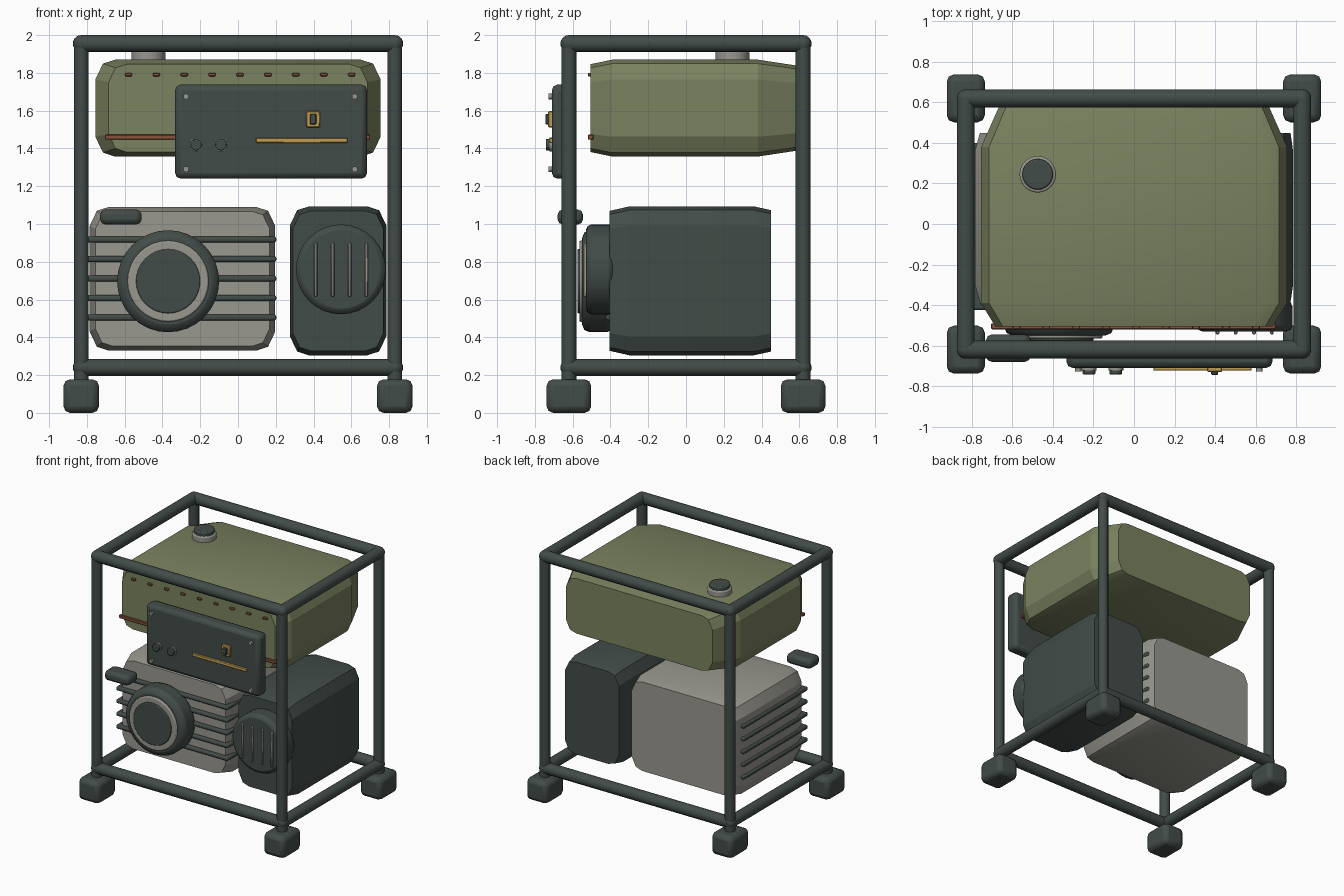
import bpy, bmesh, math
from mathutils import Vector

if "Cube" in bpy.data.objects:
    bpy.data.objects.remove(bpy.data.objects["Cube"])


def srgb(r, g, b):
    f = lambda c: c / 12.92 if c <= 0.04045 else ((c + 0.055) / 1.055) ** 2.4
    return (f(r / 255), f(g / 255), f(b / 255), 1)


def material(name, rgb):
    m = bpy.data.materials.new(name)
    m.diffuse_color = srgb(*rgb)
    m.use_nodes = True
    m.node_tree.nodes["Principled BSDF"].inputs["Base Color"].default_value = m.diffuse_color
    return m


DARK = material("dark_green_grey", (66, 76, 72))
OLIVE = material("olive_paint", (122, 130, 95))
GREY = material("warm_grey_metal", (152, 151, 142))
RUST = material("rust_red", (136, 80, 58))
GOLD = material("gold_trim", (192, 156, 82))


def finish(name, bm, mat, bevel=0, segments=2, angle=35):
    """Turn a bmesh into a named, bevelled and shaded object."""
    bmesh.ops.recalc_face_normals(bm, faces=bm.faces)
    me = bpy.data.meshes.new(name)
    bm.to_mesh(me)
    bm.free()
    me.materials.append(mat)
    ob = bpy.data.objects.new(name, me)
    bpy.context.collection.objects.link(ob)
    if bevel:
        mod = ob.modifiers.new("bevel", 'BEVEL')
        mod.width, mod.segments = bevel, segments
        mod.limit_method, mod.angle_limit = 'ANGLE', math.radians(40)
    bpy.ops.object.select_all(action='DESELECT')
    ob.select_set(True)
    bpy.context.view_layer.objects.active = ob
    bpy.ops.object.shade_smooth_by_angle(angle=math.radians(angle))
    return ob


def box(name, x, y, z, mat, bevel=0, segments=2):
    bm = bmesh.new()
    bmesh.ops.create_cube(bm, size=1)
    for v in bm.verts:
        v.co = [(a + b) / 2 + c * (b - a) for (a, b), c in zip((x, y, z), v.co)]
    return finish(name, bm, mat, bevel, segments)


def rod(name, a, b, r, mat, sides=14, bevel=0):
    """Cylinder between two points."""
    a, b = Vector(a), Vector(b)
    bm = bmesh.new()
    bmesh.ops.create_cone(bm, cap_ends=True, segments=sides, radius1=r,
                          radius2=r, depth=(b - a).length)
    rot = (b - a).to_track_quat('Z', 'Y')
    for v in bm.verts:
        v.co = rot @ v.co + (a + b) / 2
    return finish(name, bm, mat, bevel)


def shell(name, x, z, rings, mat, c=0.1):
    """Cut-corner profile in xz, lofted along y through (y, scale) rings."""
    cx, cz = sum(x) / 2, sum(z) / 2
    hx, hz = (x[1] - x[0]) / 2, (z[1] - z[0]) / 2
    corner = [(hx, hz - c), (hx - c * .38, hz - c * .2), (hx - c, hz)]
    prof = []
    for sx, sz in ((1, 1), (-1, 1), (-1, -1), (1, -1)):
        pts = [(px * sx, pz * sz) for px, pz in corner]
        prof += pts if sx * sz > 0 else pts[::-1]
    bm = bmesh.new()
    loops = [[bm.verts.new((cx + px * s, y, cz + pz * s)) for px, pz in prof]
             for y, s in rings]
    n = len(prof)
    for l0, l1 in zip(loops, loops[1:]):
        for i in range(n):
            bm.faces.new((l0[i], l0[(i + 1) % n], l1[(i + 1) % n], l1[i]))
    bm.faces.new(loops[0])
    bm.faces.new(loops[-1])
    return finish(name, bm, mat, angle=20)


# Tubular frame with rounded corner joints and rubber feet
FX, FY, ZB, ZT = 0.83, 0.62, 0.24, 1.955
for sx in (-1, 1):
    for sy in (-1, 1):
        rod("frame_post", (sx * FX, sy * FY, 0.16), (sx * FX, sy * FY, ZT), 0.04, DARK)
        box("foot", (sx * FX - .094, sx * FX + .094), (sy * FY - .118, sy * FY + .118),
            (0, 0.178), DARK, 0.035)
for z in (ZB, ZT):
    for s in (-1, 1):
        rod("frame_cross_bar", (-FX, s * FY, z), (FX, s * FY, z), 0.045, DARK)
        rod("frame_side_bar", (s * FX, -FY, z), (s * FX, FY, z), 0.045, DARK)
        for sy in (-1, 1):
            bm = bmesh.new()
            bmesh.ops.create_uvsphere(bm, u_segments=14, v_segments=8, radius=0.045)
            bmesh.ops.translate(bm, verts=bm.verts, vec=(s * FX, sy * FY, z))
            finish("frame_joint", bm, DARK)

# Fuel tank with filler cap, stripe and rivets
shell("fuel_tank", (-.755, .755), (1.357, 1.87),
      ((-.505, .907), (-.39, 1), (.38, 1), (.60, .87)), OLIVE, 0.105)
rod("filler_neck", (-.475, .245, 1.85), (-.475, .245, 1.915), 0.09, GREY, 24, 0.008)
rod("filler_cap", (-.475, .245, 1.9), (-.475, .245, 1.945), 0.076, DARK, 24, 0.008)
box("tank_stripe", (-.705, .70), (-.52, -.49), (1.447, 1.473), RUST, 0.004, 1)
for i in range(9):
    x = -.58 + i * .1477
    box("tank_rivet", (x - .019, x + .019), (-.52, -.49), (1.782, 1.8), RUST, 0.004, 1)

# Engine block with cooling fins
shell("engine_block", (-.785, .197), (.33, 1.09),
      ((-.40, .94), (-.30, 1), (.36, 1), (.45, .95)), GREY)
for i in range(5):
    z = .505 + i * .1032
    box("cooling_fin", (-.80, .203), (-.425, .40), (z - .016, z + .016), DARK, 0.012)

# Recoil starter and its pull handle
C = (-.37, .697)
rod("starter_housing", (C[0], -.38, C[1]), (C[0], -.55, C[1]), 0.27, DARK, 32, 0.04)
rod("starter_ring", (C[0], -.53, C[1]), (C[0], -.565, C[1]), 0.215, GREY, 32, 0.008)
rod("starter_hub", (C[0], -.53, C[1]), (C[0], -.575, C[1]), 0.17, DARK, 32, 0.006)
box("pull_handle", (-.73, -.51), (-.68, -.545), (.997, 1.077), DARK, 0.028)

# Alternator housing with vented end cover
shell("alternator_housing", (.275, .785), (.305, 1.093),
      ((-.405, .94), (-.30, 1), (.36, 1), (.45, .95)), DARK)
rod("vent_cover", (.545, -.38, .76), (.545, -.53, .76), 0.238, DARK, 32, 0.03)
for x in (.412, .502, .592, .68):
    box("vent_bar", (x - .009, x + .009), (-.545, -.52), (.615, .90), GREY, 0.005, 1)

# Control panel
box("control_panel", (-.333, .683), (-.71, -.60), (1.24, 1.738), DARK, 0.03)
for x in (-.275, .618):
    for z in (1.29, 1.675):
        rod("panel_screw", (x, -.70, z), (x, -.728, z), 0.015, GREY, 12)
for x in (-.222, -.09):
    rod("socket_rim", (x, -.70, 1.42), (x, -.722, 1.42), 0.037, GREY, 20)
    rod("socket", (x, -.70, 1.42), (x, -.742, 1.42), 0.031, DARK, 20, 0.005)
box("gold_bar", (.095, .58), (-.724, -.70), (1.43, 1.456), GOLD, 0.003, 1)
box("switch_frame", (.36, .435), (-.73, -.70), (1.512, 1.598), GOLD, 0.005, 1)
box("switch_rocker", (.38, .415), (-.745, -.70), (1.527, 1.583), DARK, 0.005, 1)
